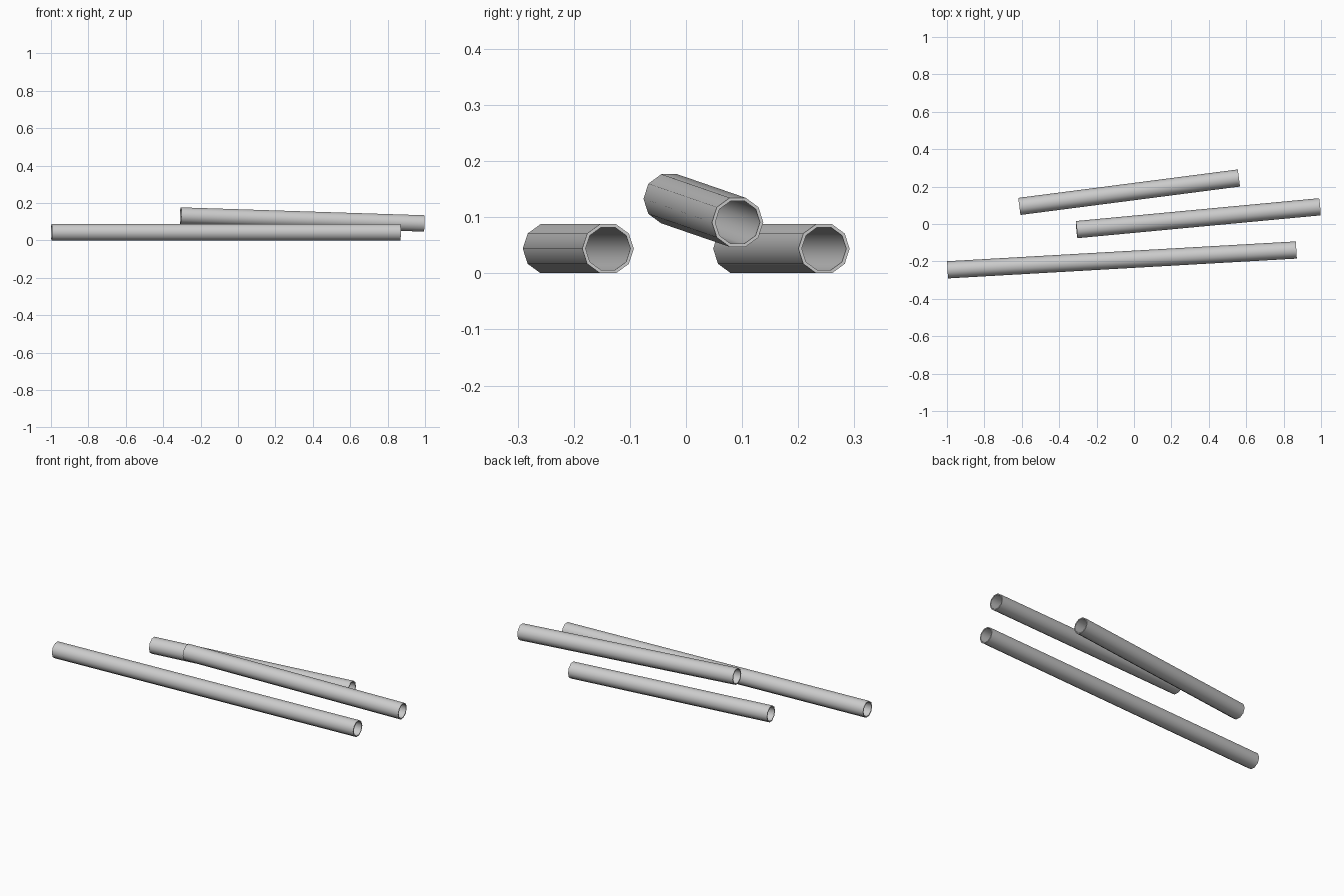
import bpy, bmesh, math
from mathutils import Vector

if "Cube" in bpy.data.objects:
    bpy.data.objects.remove(bpy.data.objects["Cube"])

SIDES = 10
R_OUT, R_IN = 0.046, 0.040


def pipe(name, start, end):
    """Open ten-sided pipe with wall thickness between two centre points."""
    start, end = Vector(start), Vector(end)
    axis = (end - start).normalized()
    side = Vector((0, 0, 1)).cross(axis).normalized()
    up = axis.cross(side)

    bm = bmesh.new()

    def ring(centre, radius):
        return [bm.verts.new(centre + radius * (math.cos(a) * side + math.sin(a) * up))
                for a in (2 * math.pi * i / SIDES for i in range(SIDES))]

    # outer wall, far rim, bore, near rim
    loops = [ring(start, R_OUT), ring(end, R_OUT), ring(end, R_IN), ring(start, R_IN)]
    for k in range(4):
        a, b = loops[k], loops[(k + 1) % 4]
        for i in range(SIDES):
            j = (i + 1) % SIDES
            bm.faces.new((a[i], a[j], b[j], b[i]))
    bmesh.ops.recalc_face_normals(bm, faces=bm.faces)

    mesh = bpy.data.meshes.new(name)
    bm.to_mesh(mesh)
    bm.free()
    ob = bpy.data.objects.new(name, mesh)
    bpy.context.collection.objects.link(ob)
    bpy.ops.object.select_all(action='DESELECT')
    ob.select_set(True)
    bpy.context.view_layer.objects.active = ob
    bpy.ops.object.shade_smooth_by_angle(angle=math.radians(40))
    return ob


# two pipes lying on the ground, one leaning on top
pipe("long_front_pipe", (-0.997, -0.245, 0.044), (0.868, -0.139, 0.044))
pipe("short_back_pipe", (-0.613, 0.094, 0.044), (0.561, 0.246, 0.044))
pipe("leaning_top_pipe", (-0.307, -0.030, 0.133), (0.994, 0.092, 0.091))
